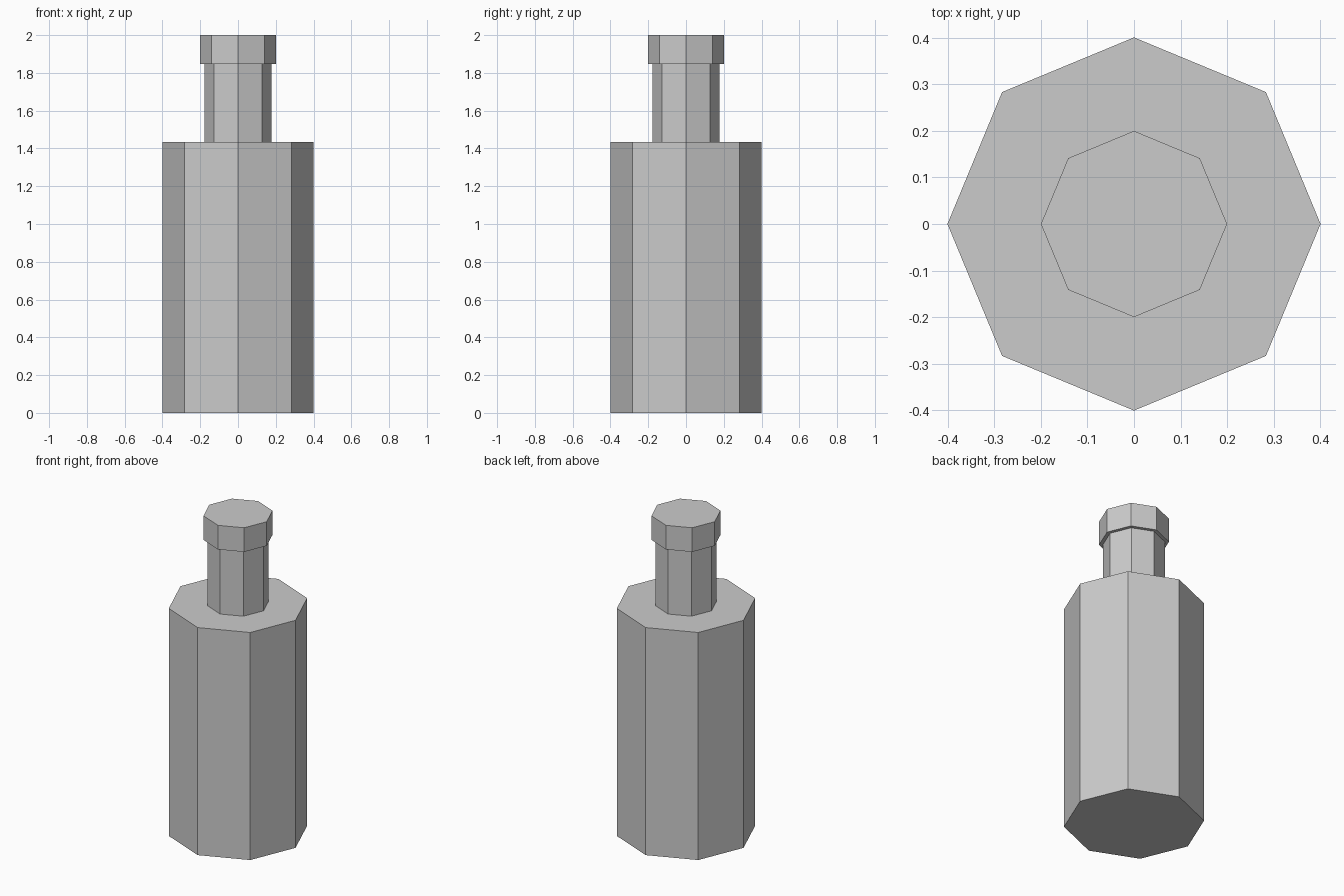
import bpy

if "Cube" in bpy.data.objects:
    bpy.data.objects.remove(bpy.data.objects["Cube"])


def octagon_prism(name, radius, z0, z1):
    """Eight-sided flat-shaded prism with corners on the x and y axes."""
    bpy.ops.mesh.primitive_cylinder_add(
        vertices=8, radius=radius, depth=z1 - z0, location=(0, 0, (z0 + z1) / 2))
    obj = bpy.context.object
    obj.name = obj.data.name = name
    return obj


BODY_TOP, NECK_TOP, TOTAL = 1.433, 1.848, 2.0

# Bottle parts stacked from the ground up
octagon_prism("bottle_body", 0.401, 0.0, BODY_TOP)
octagon_prism("bottle_neck", 0.178, BODY_TOP, NECK_TOP)
octagon_prism("bottle_cap", 0.2, NECK_TOP, TOTAL)
